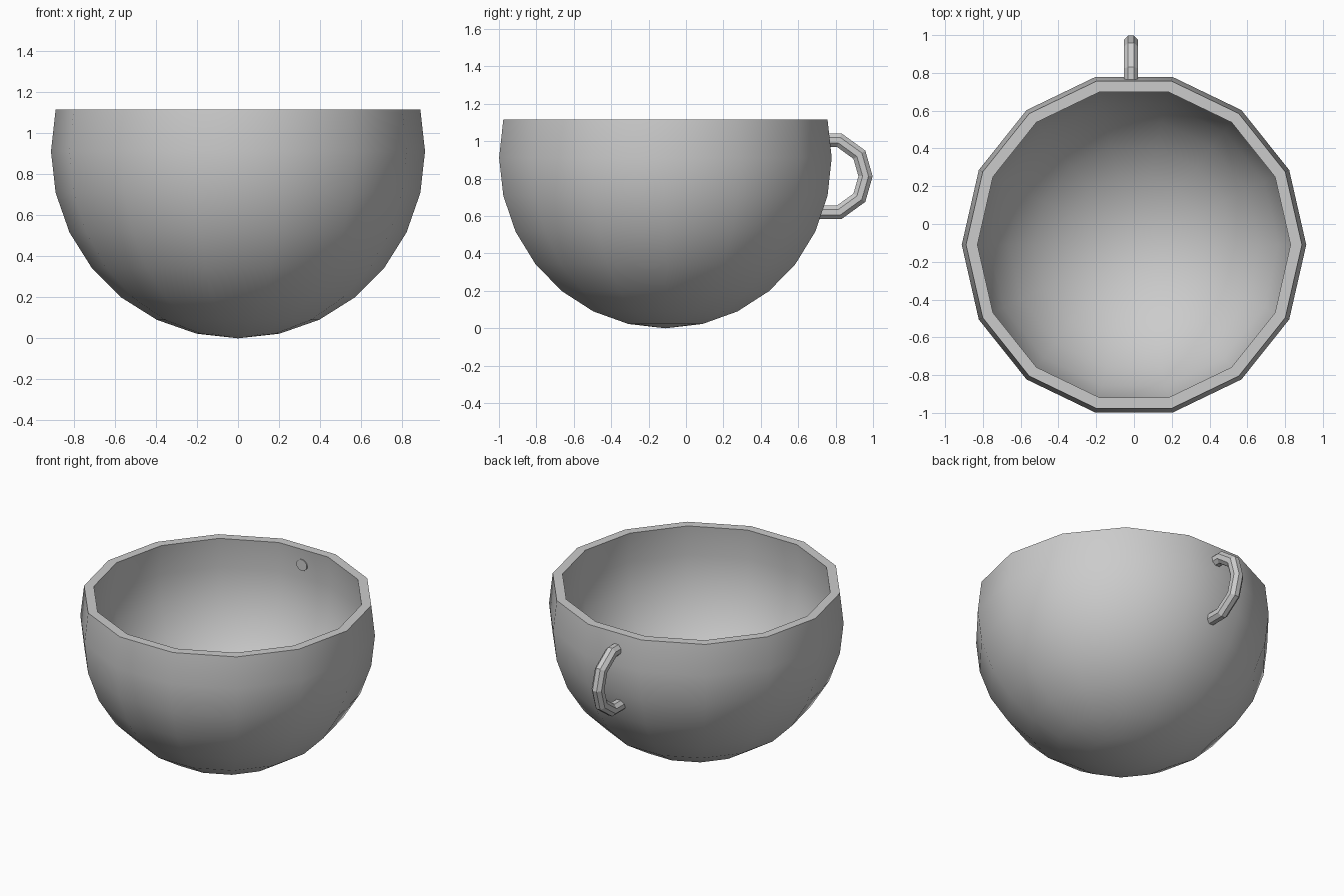
import bpy
import bmesh
from math import sin, cos, pi, radians
from mathutils import Vector

if "Cube" in bpy.data.objects:
    bpy.data.objects.remove(bpy.data.objects["Cube"])

SIDES = 14
STEP = 2 * pi / 28 * 2 / 2 * 2      # angle of one facet around the cup
RING = pi / 14                      # angle of one ring from pole to pole
R_OUT, R_IN = 0.912, 0.85
CUP_Y = -0.11


def add_object(name, bm):
    bmesh.ops.recalc_face_normals(bm, faces=bm.faces)
    mesh = bpy.data.meshes.new(name)
    bm.to_mesh(mesh)
    bm.free()
    obj = bpy.data.objects.new(name, mesh)
    bpy.context.collection.objects.link(obj)
    bpy.ops.object.select_all(action='DESELECT')
    bpy.context.view_layer.objects.active = obj
    obj.select_set(True)
    bpy.ops.object.shade_smooth_by_angle(angle=radians(30))
    return obj


def bridge(bm, a, b):
    n = len(a)
    for i in range(n):
        j = (i + 1) % n
        bm.faces.new((a[i], a[j], b[j], b[i]))


# Cup: outer wall up from the pole, flat rim, inner wall back down
outer = [(R_OUT * sin(k * RING), R_OUT - R_OUT * cos(k * RING)) for k in range(1, 9)]
inner = [(R_IN * sin(k * RING), R_OUT - R_IN * cos(k * RING)) for k in range(1, 9)]
inner[-1] = (inner[-1][0], outer[-1][1])
profile = outer + inner[::-1]

bm = bmesh.new()
rings = [[bm.verts.new((r * cos(2 * pi * i / SIDES), CUP_Y + r * sin(2 * pi * i / SIDES), z))
          for i in range(SIDES)] for r, z in profile]
for a, b in zip(rings, rings[1:]):
    bridge(bm, a, b)
for ring, z in ((rings[0], 0.0), (rings[-1], R_OUT - R_IN)):
    pole = bm.verts.new((0, CUP_Y, z))
    for i in range(SIDES):
        bm.faces.new((ring[i], ring[(i + 1) % SIDES], pole))
add_object("cup_bowl", bm)

# Handle: octagonal tube swept along a loop in the y-z plane
MID_Z, TUBE = 0.813, 0.0395
half = [(0.70, 0.193), (0.819, 0.193), (0.927, 0.115)]
path = half + [(0.960, 0.0)] + [(y, -z) for y, z in half[::-1]]
points = [Vector((-0.016, y, MID_Z + z)) for y, z in path]

bm = bmesh.new()
rings = []
for i, p in enumerate(points):
    before = (p - points[i - 1]).normalized() if i > 0 else None
    after = (points[i + 1] - p).normalized() if i < len(points) - 1 else None
    before, after = before or after, after or before
    tangent = (before + after).normalized()
    side = Vector((1, 0, 0))
    out = side.cross(tangent) / tangent.dot(after)   # mitred corner
    rings.append([bm.verts.new(p + TUBE * (side * cos(a) + out * sin(a)))
                  for a in [(k + 0.5) * pi / 4 for k in range(8)]])
for a, b in zip(rings, rings[1:]):
    bridge(bm, a, b)
bm.faces.new(rings[0])
bm.faces.new(rings[-1])
handle = add_object("cup_handle", bm)
for face in handle.data.polygons:
    face.use_smooth = False
